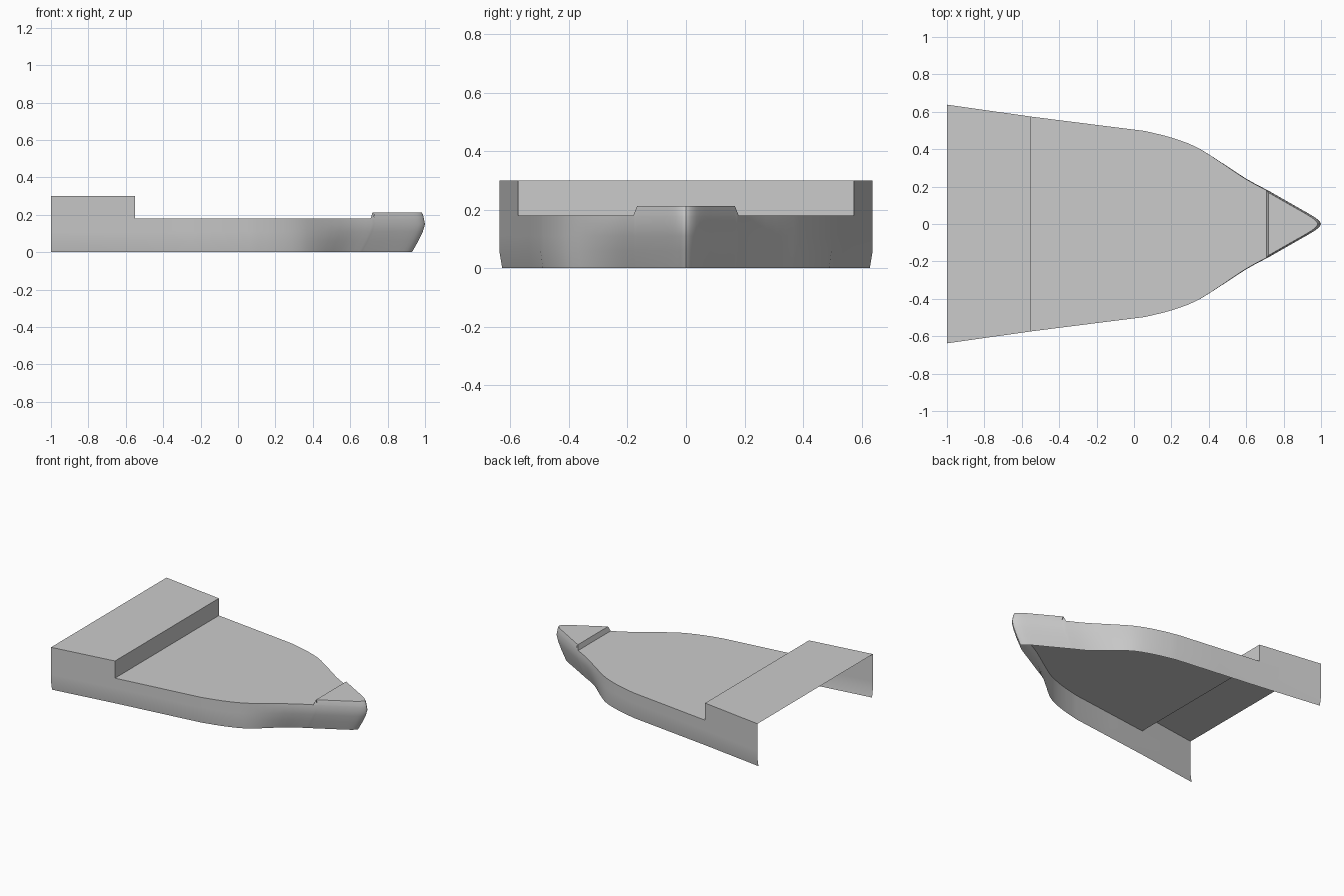
import bpy, math
from mathutils import Vector

cube = bpy.data.objects.get("Cube")
if cube:
    bpy.data.objects.remove(cube, do_unlink=True)

grey = bpy.data.materials.new("hull grey")
grey.use_nodes = True
COLOUR = (0.6, 0.6, 0.6, 1)
grey.diffuse_color = COLOUR
grey.node_tree.nodes["Principled BSDF"].inputs["Base Color"].default_value = COLOUR

DECK, STERN, FORE = 0.18, 0.30, 0.213      # deck heights
BREAK, FORE_LOW, FORE_TOP = -0.55, 0.715, 0.738  # where the decks step


def sheet(name, rows, smooth=False):
    """Skin successive rows of points with quads."""
    n = len(rows[0])
    points = [p for row in rows for p in row]
    faces = [(r * n + i, r * n + i + 1, (r + 1) * n + i + 1, (r + 1) * n + i)
             for r in range(len(rows) - 1) for i in range(n - 1)]
    mesh = bpy.data.meshes.new(name)
    mesh.from_pydata(points, [], faces)
    mesh.validate()
    mesh.materials.append(grey)
    obj = bpy.data.objects.new(name, mesh)
    bpy.context.collection.objects.link(obj)
    if smooth:
        bpy.ops.object.select_all(action='DESELECT')
        obj.select_set(True)
        bpy.context.view_layer.objects.active = obj
        bpy.ops.object.shade_smooth_by_angle(angle=math.radians(30))
    return obj


def spline(keys, steps):
    """Smooth path through the key points."""
    k = [Vector(p) for p in keys]
    k = [2 * k[0] - k[1]] + k + [Vector((k[-1].x, -k[-2].y))]
    out = []
    for a, b, c, d in zip(k, k[1:], k[2:], k[3:]):
        for s in range(steps):
            t = s / steps
            out.append(0.5 * (2 * b + (c - a) * t + (2 * a - 5 * b + 4 * c - d) * t ** 2
                              + (3 * b - a - 3 * c + d) * t ** 3))
    return out + [k[-2]]


# Half outline at the knuckle, from the stern to the stem
forward = spline([(0.06, 0.497), (0.2, 0.462), (0.33, 0.413), (0.45, 0.34),
                  (0.6, 0.242), (FORE_LOW, 0.18), (FORE_TOP, 0.167), (0.85, 0.103),
                  (0.95, 0.046), (0.985, 0.021), (1, 0)], 3)
outline = [Vector((-1, 0.638)), Vector((BREAK, 0.574)), Vector((-0.25, 0.536))] + forward


def level(z, rake=0, tuck=1, start=-2, end=2):
    """Half outline at one height, raked back towards the bow."""
    row = []
    for p in outline:
        if start - 0.001 <= p.x <= end + 0.001:
            t = min(max((p.x - 0.3) / 0.4, 0), 1)
            row.append(Vector((p.x - rake * t * t * (3 - 2 * t), p.y * tuck, z)))
    return row


def port(row):
    return [Vector((p.x, -p.y, p.z)) for p in row]


def around(row):
    return port(row) + row[-2::-1]


def deck(name, row):
    sheet(name, [port(row), row])


# Hull sides
RIM = 0.006
sheet("hull_sides", [around(level(0, 0.07, 0.984)), around(level(0.06, 0.036)),
                     around(level(0.11, 0.012)), around(level(0.15)),
                     around(level(DECK, RIM))], True)

# Decks
main = level(DECK, RIM, start=BREAK, end=FORE_LOW)
deck("main_deck", main)
stern_low = level(DECK, end=BREAK)
stern_top = level(STERN, end=BREAK)
deck("stern_deck", stern_top)
fore_low = level(DECK, RIM, start=FORE_LOW)
fore_mid = level(0.203, 0.012, start=FORE_TOP)
fore_top = level(FORE, 0.018, start=FORE_TOP)
deck("fore_deck", fore_top)

# Raised stern walls and the step down to the main deck
sheet("stern_wall_right", [port(stern_low), port(stern_top)])
sheet("stern_wall_left", [stern_low[::-1], stern_top[::-1]])
sheet("stern_step", [[port(stern_low)[-1], stern_low[-1]],
                     [port(stern_top)[-1], stern_top[-1]]])

# Raised bow walls and the sloped step up from the main deck
bow_base = level(DECK, RIM, start=FORE_TOP)
sheet("bow_walls", [around(bow_base), around(fore_mid), around(fore_top)], True)
a, b = main[-1], fore_top[0]
sheet("bow_step", [[a, port([a])[0]], [b, port([b])[0]]])

# Small wall ends closing the sides of the sloped step
ends = [p for p in fore_low if p.x < bow_base[0].x - 0.001] + [bow_base[0]]
for side, flip in (("left", 1), ("right", -1)):
    fan = [Vector((p.x, p.y * flip, p.z)) for p in ends[::-flip]]
    tip = Vector((b.x, b.y * flip, b.z))
    sheet("bow_step_end_" + side, [fan, [tip.lerp(p, 0.01) for p in fan]])
